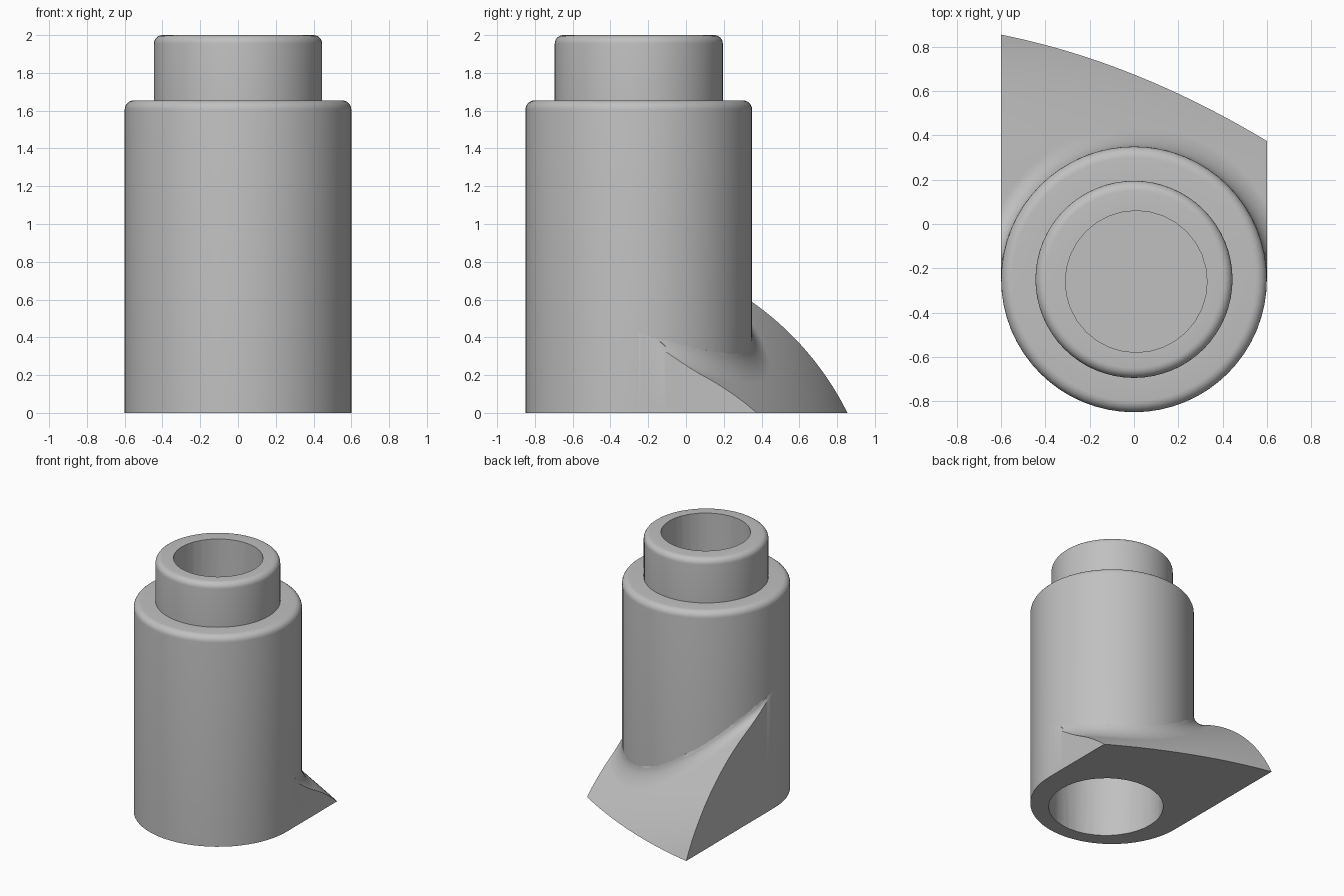
import bpy, bmesh, math

cube = bpy.data.objects.get("Cube")
if cube:
    bpy.data.objects.remove(cube, do_unlink=True)

grey = bpy.data.materials.new("plain_grey")
grey.use_nodes = True
colour = (0.53, 0.53, 0.53, 1)
grey.diffuse_color = colour
grey.node_tree.nodes["Principled BSDF"].inputs["Base Color"].default_value = colour

AXIS_Y = -0.25      # centre line of the barrel
RADIUS = 0.6
FILLET = 0.09


def make_object(name, bm):
    bmesh.ops.recalc_face_normals(bm, faces=bm.faces)
    mesh = bpy.data.meshes.new(name)
    bm.to_mesh(mesh)
    bm.free()
    obj = bpy.data.objects.new(name, mesh)
    bpy.context.collection.objects.link(obj)
    mesh.materials.append(grey)
    return obj


def activate(obj):
    bpy.ops.object.select_all(action='DESELECT')
    obj.select_set(True)
    bpy.context.view_layer.objects.active = obj


def rounded_rim(radius, top, r, steps=6):
    """Quarter arc that rounds an upper outer edge."""
    arc = [i * math.pi / 2 / steps for i in range(steps + 1)]
    return [(radius - r + r * math.cos(a), top - r + r * math.sin(a)) for a in arc]


def lathe(name, profile, sides):
    bm = bmesh.new()
    verts = [bm.verts.new((x, 0, z)) for x, z in profile]
    edges = [bm.edges.new(pair) for pair in zip(verts, verts[1:])]
    bmesh.ops.spin(bm, geom=verts + edges, cent=(0, 0, 0), axis=(0, 0, 1),
                   angle=2 * math.pi, steps=sides)
    bmesh.ops.remove_doubles(bm, verts=bm.verts, dist=1e-5)
    bmesh.ops.translate(bm, verts=bm.verts, vec=(0, AXIS_Y, 0))
    return make_object(name, bm)


def bore(target, radius, centre, low, high, sides):
    bpy.ops.mesh.primitive_cylinder_add(
        vertices=sides, radius=radius, depth=high - low,
        location=(*centre, (low + high) / 2))
    cutter = bpy.context.object
    cutter.hide_render = True
    cutter.data.materials.append(grey)
    activate(target)
    mod = target.modifiers.new("bore", 'BOOLEAN')
    mod.operation, mod.solver, mod.object = 'DIFFERENCE', 'EXACT', cutter
    bpy.ops.object.modifier_apply(modifier=mod.name)
    bpy.data.objects.remove(cutter, do_unlink=True)


# Barrel with a narrower neck, a socket below and a blind bore above
profile = [(0, 0), (RADIUS, 0)] + rounded_rim(RADIUS, 1.655, 0.05)
profile += [(0.445, 1.655)] + rounded_rim(0.445, 2.0, 0.045) + [(0, 2.0)]
barrel = lathe("barrel", profile, 64)
bore(barrel, 0.42, (0, -0.32), -0.1, 0.75, 40)
bore(barrel, 0.32, (0.01, -0.26), 1.25, 2.1, 32)


# Curved foot sweeping out behind the barrel
def back_edge(x):
    return 0.675 - 0.4 * x - 0.167 * x * x


def foot_height(x, y):
    reach = back_edge(x) - y
    bend = 1.57
    start = math.radians(52.3 - 18.8 * x)
    z = math.sqrt(bend ** 2 - (reach - bend * math.sin(start)) ** 2) - bend * math.cos(start)
    gap = max(math.hypot(x, y - AXIS_Y) - RADIUS, 0)
    if gap < FILLET:
        z += FILLET - math.sqrt(FILLET ** 2 - (FILLET - gap) ** 2)
    return max(z, 0)


cols, rows = 64, 48
bm = bmesh.new()
top, base = [], []
for i in range(cols + 1):
    x = -RADIUS * math.cos(math.pi * i / cols)
    inner = AXIS_Y + math.sqrt(max((RADIUS - 0.008) ** 2 - x * x, 0))
    line = []
    for j in range(rows + 1):
        y = inner + (back_edge(x) - inner) * (j / rows) ** 1.6
        line.append((x, y))
    top.append([bm.verts.new((x, y, foot_height(x, y))) for x, y in line])
    base.append([bm.verts.new((x, y, 0)) for x, y in line])

for grid in (top, base):
    for i in range(cols):
        for j in range(rows):
            bm.faces.new((grid[i][j], grid[i + 1][j], grid[i + 1][j + 1], grid[i][j + 1]))
for i in (0, cols):
    for j in range(rows):
        bm.faces.new((top[i][j], top[i][j + 1], base[i][j + 1], base[i][j]))
for i in range(cols):
    bm.faces.new((top[i][0], top[i + 1][0], base[i + 1][0], base[i][0]))
bmesh.ops.remove_doubles(bm, verts=bm.verts, dist=1e-5)
foot = make_object("curved_foot", bm)

for obj in (barrel, foot):
    activate(obj)
    bpy.ops.object.shade_smooth_by_angle(angle=math.radians(32))
